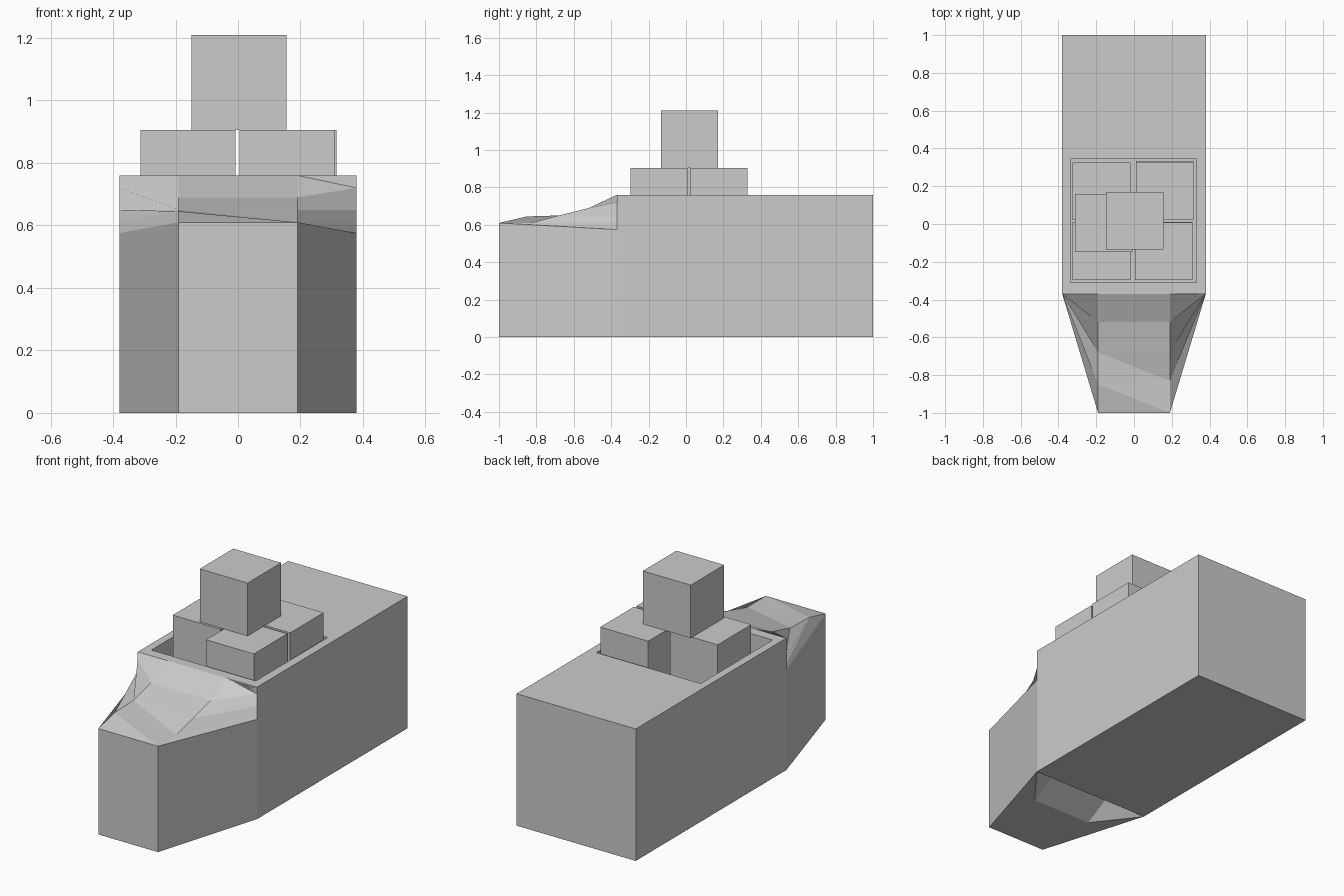
import bpy
import bmesh

old = bpy.data.objects.get("Cube")
if old:
    bpy.data.objects.remove(old, do_unlink=True)

grey = bpy.data.materials.new("plain_grey")
grey.use_nodes = True
colour = (0.6, 0.6, 0.6, 1)
grey.diffuse_color = colour
grey.node_tree.nodes["Principled BSDF"].inputs["Base Color"].default_value = colour


def finish(name, bm):
    """Turn a bmesh into a flat shaded grey object."""
    bmesh.ops.remove_doubles(bm, verts=bm.verts, dist=0.0001)
    bmesh.ops.recalc_face_normals(bm, faces=bm.faces)
    mesh = bpy.data.meshes.new(name)
    bm.to_mesh(mesh)
    bm.free()
    mesh.materials.append(grey)
    obj = bpy.data.objects.new(name, mesh)
    bpy.context.collection.objects.link(obj)
    return obj


def face(bm, *points):
    return bm.faces.new([bm.verts.new(p) for p in points])


def ring(x0, x1, y0, y1, z):
    return [(x0, y0, z), (x1, y0, z), (x1, y1, z), (x0, y1, z)]


W, N = 0.38, 0.19            # half widths of hull and bow
BACK, SHOULDER, TIP = 1.0, -0.37, -1.0
DECK, FLOOR = 0.76, 0.295

# Hull: a box with a square cargo well sunk into its deck
bm = bmesh.new()
well = (-0.335, 0.33, -0.31, 0.345)
rings = [ring(-W, W, SHOULDER, BACK, 0), ring(-W, W, SHOULDER, BACK, DECK),
         ring(*well, DECK), ring(*well, FLOOR)]
for low, high in zip(rings, rings[1:]):
    for i in range(4):
        j = (i + 1) % 4
        face(bm, low[i], low[j], high[j], high[i])
face(bm, *rings[0])
face(bm, *rings[-1])
finish("hull", bm)

# Bow: deck strips fan from each shoulder to a centre strip that drops forward
bm = bmesh.new()
shoulder_z = [DECK, 0.72, 0.65, 0.61, 0.575]
right_strip = [(SHOULDER, DECK), (-0.52, 0.69), (-0.68, 0.65), (-0.85, 0.645), (TIP, 0.61)]
left_strip = right_strip[:3] + [(-0.83, 0.61), (TIP, 0.61)]
rows = [[(-W, SHOULDER, z), (-N, *r), (N, *l), (W, SHOULDER, z)]
        for z, r, l in zip(shoulder_z, right_strip, left_strip)]
for a, b in zip(rows, rows[1:]):
    for i in (0, 2):
        face(bm, a[i], a[i + 1], b[i + 1], b[i])
    face(bm, a[1], a[2], b[2])
    face(bm, a[1], b[2], b[1])

# Bow sides and underside, with a notch ramping up toward the hull
NOTCH, RAMP = -0.615, 0.13
for s in (-1, 1):
    corner, tip = (s * W, SHOULDER, 0), (s * N, TIP, 0)
    notch = (s * N, NOTCH, 0)
    face(bm, corner, tip, (s * N, TIP, 0.61), (s * W, SHOULDER, 0.575))
    face(bm, corner, tip, notch)
    face(bm, corner, notch, (s * N, SHOULDER, RAMP))
face(bm, (-N, TIP, 0), (N, TIP, 0), (N, TIP, 0.61), (-N, TIP, 0.61))
face(bm, (-N, TIP, 0), (N, TIP, 0), (N, NOTCH, 0), (-N, NOTCH, 0))
face(bm, (-N, NOTCH, 0), (N, NOTCH, 0), (N, SHOULDER, RAMP), (-N, SHOULDER, RAMP))
bmesh.ops.remove_doubles(bm, verts=bm.verts, dist=0.0001)
bmesh.ops.holes_fill(bm, edges=[e for e in bm.edges if e.is_boundary], sides=0)
finish("bow", bm)

# Cargo: equal crates in three layers, each given by its centre
SIZE = 0.305
layers = [
    ("lower_crate", FLOOR, [(-0.172, 0.173), (0.163, 0.18), (0.157, -0.143), (-0.172, -0.143)]),
    ("middle_crate", 0.6, [(-0.16, 0.005), (0.163, 0.177), (0.157, -0.145)]),
    ("top_crate", 0.905, [(0.003, 0.018)]),
]
for name, z, centres in layers:
    for n, (x, y) in enumerate(centres, 1):
        bm = bmesh.new()
        bmesh.ops.create_cube(bm, size=SIZE)
        crate = finish(f"{name}_{n}", bm)
        crate.location = (x, y, z + SIZE / 2)
